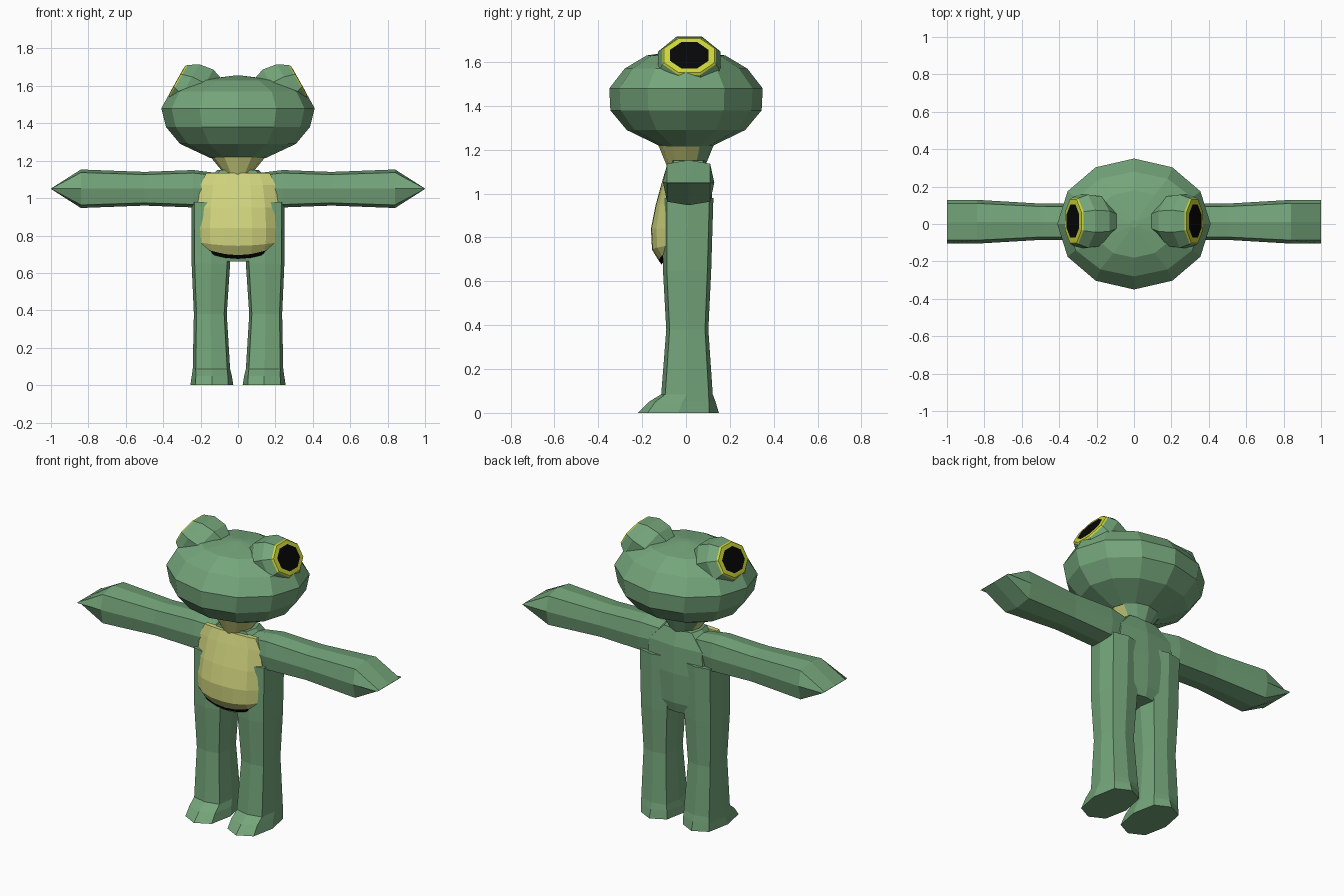
import bpy, bmesh, math
from mathutils import Vector

if "Cube" in bpy.data.objects:
    bpy.data.objects.remove(bpy.data.objects["Cube"])


def material(name, col):
    m = bpy.data.materials.new(name)
    m.diffuse_color = (*col, 1)
    m.use_nodes = True
    m.node_tree.nodes["Principled BSDF"].inputs["Base Color"].default_value = m.diffuse_color
    return m


GREEN = material("skin green", (0.175, 0.375, 0.195))
CREAM = material("belly yellow", (0.64, 0.67, 0.21))
YELLOW = material("eye yellow", (0.60, 0.66, 0.04))
BLACK = material("black", (0.002, 0.002, 0.002))


def loft(name, rings, mats, rule=None):
    """Skin a list of equal rings, cap both ends; rule(face, row) gives the material slot."""
    bm = bmesh.new()
    rows = [[bm.verts.new(p) for p in r] for r in rings]
    n = len(rows[0])
    made = [(bm.faces.new(rows[0]), -1), (bm.faces.new(rows[-1]), len(rows) - 1)]
    for i in range(len(rows) - 1):
        for j in range(n):
            k = (j + 1) % n
            made.append((bm.faces.new((rows[i][j], rows[i][k], rows[i + 1][k], rows[i + 1][j])), i))
    bmesh.ops.recalc_face_normals(bm, faces=bm.faces)
    if rule:
        for f, row in made:
            f.material_index = rule(f, row)
    me = bpy.data.meshes.new(name)
    bm.to_mesh(me)
    bm.free()
    for m in mats:
        me.materials.append(m)
    ob = bpy.data.objects.new(name, me)
    bpy.context.collection.objects.link(ob)
    return ob


def octagon(a, b, k=0.84):
    """Squarish octagon with points on the axes."""
    return [(a, 0), (a * k, b * k), (0, b), (-a * k, b * k),
            (-a, 0), (-a * k, -b * k), (0, -b), (a * k, -b * k)]


def ellipse(a, b, n, turn=0.0):
    return [(a * math.sin(math.tau * i / n + turn), b * math.cos(math.tau * i / n + turn)) for i in range(n)]


# head: twelve-sided flattened ball (z, half width, half depth)
head = [(1.215, .15, .115), (1.29, .31, .27), (1.38, .385, .345), (1.48, .41, .35),
        (1.57, .36, .28), (1.63, .22, .18), (1.655, .02, .02)]
loft("head", [[(x, y, z) for x, y in ellipse(a, b, 12)] for z, a, b in head], [GREEN])

# neck: pale in front, green behind
neck = [(1.12, .065, .085), (1.23, .155, .13)]
loft("neck", [[(x, y, z) for x, y in ellipse(a, b, 12)] for z, a, b in neck], [GREEN, CREAM],
     lambda f, row: int(f.calc_center_median().y < 0.04))

# torso (z, half width, front y, back y)
torso = [(.66, .12, -.09, .10), (.72, .19, -.10, .115), (.9, .22, -.09, .122),
         (1.06, .21, -.08, .115), (1.15, .11, -.07, .09)]
loft("torso", [[(x, y + (f + b) / 2, z) for x, y in octagon(w, (b - f) / 2)] for z, w, f, b in torso], [GREEN])

# belly plate with a curved lower edge and black outline (z, half width, front y, droop)
belly = [(1.135, .17, -.085, 0), (1.07, .20, -.105, 0), (.95, .218, -.138, 0), (.84, .225, -.16, 0),
         (.765, .222, -.155, .02), (.745, .21, -.125, .05), (.725, .205, -.11, .05)]
rings = []
for z, w, f, d in belly:
    ring = [(w, -.05, z)]
    for i in range(7):
        u = 1 - i / 3
        ring.append((w * u, f + (-.075 - f) * abs(u) ** 3, z - d * (1 - u * u)))
    ring.append((-w, -.05, z))
    rings.append(ring)
loft("belly", rings, [CREAM, BLACK], lambda f, row: int(row >= 5))

# stations of the arms (x, half depth, half height) and legs (z, centre x, half width, front, back, roundness)
arm = [(.12, .08, .085), (.24, .096, .1), (.5, .097, .09), (.84, .117, .103), (1.0, .117, .001)]
leg = [(0, .14, .115, -.22, .15, .76), (.05, .14, .107, -.17, .135, .8), (.085, .142, .1, -.113, .122, .84),
       (.38, .148, .088, -.09, .102, .84), (.65, .145, .103, -.105, .115, .84), (.98, .145, .105, -.105, .125, .84)]
# eye bumps along a tilted outward axis (distance, half depth, half height)
eye = [(-.22, .08, .12), (-.14, .135, .148), (-.06, .145, .135), (-.008, .125, .1), (0, .118, .092), (.002, .09, .07)]

for s, side in ((1, "right"), (-1, "left")):
    loft(f"arm_{side}", [[(s * x, y + .012, 1.05 + z) for y, z in octagon(a, b)] for x, a, b in arm], [GREEN])
    loft(f"leg_{side}", [[(s * (c + x), y + (f + b) / 2, z) for x, y in octagon(w, (b - f) / 2, k)]
                         for z, c, w, f, b, k in leg], [GREEN])
    out, up = Vector((.87 * s, 0, .49)), Vector((-.49 * s, 0, .87))
    mid = Vector((.325 * s, .015, 1.63))
    loft(f"eye_{side}", [[mid + out * d + up * v + Vector((0, u, 0)) for u, v in ellipse(a * 1.06, b * 1.06, 8, math.pi / 8)]
                         for d, a, b in eye], [GREEN, YELLOW, BLACK],
         lambda f, row: 2 if row == 5 else (1 if row >= 3 else 0))
